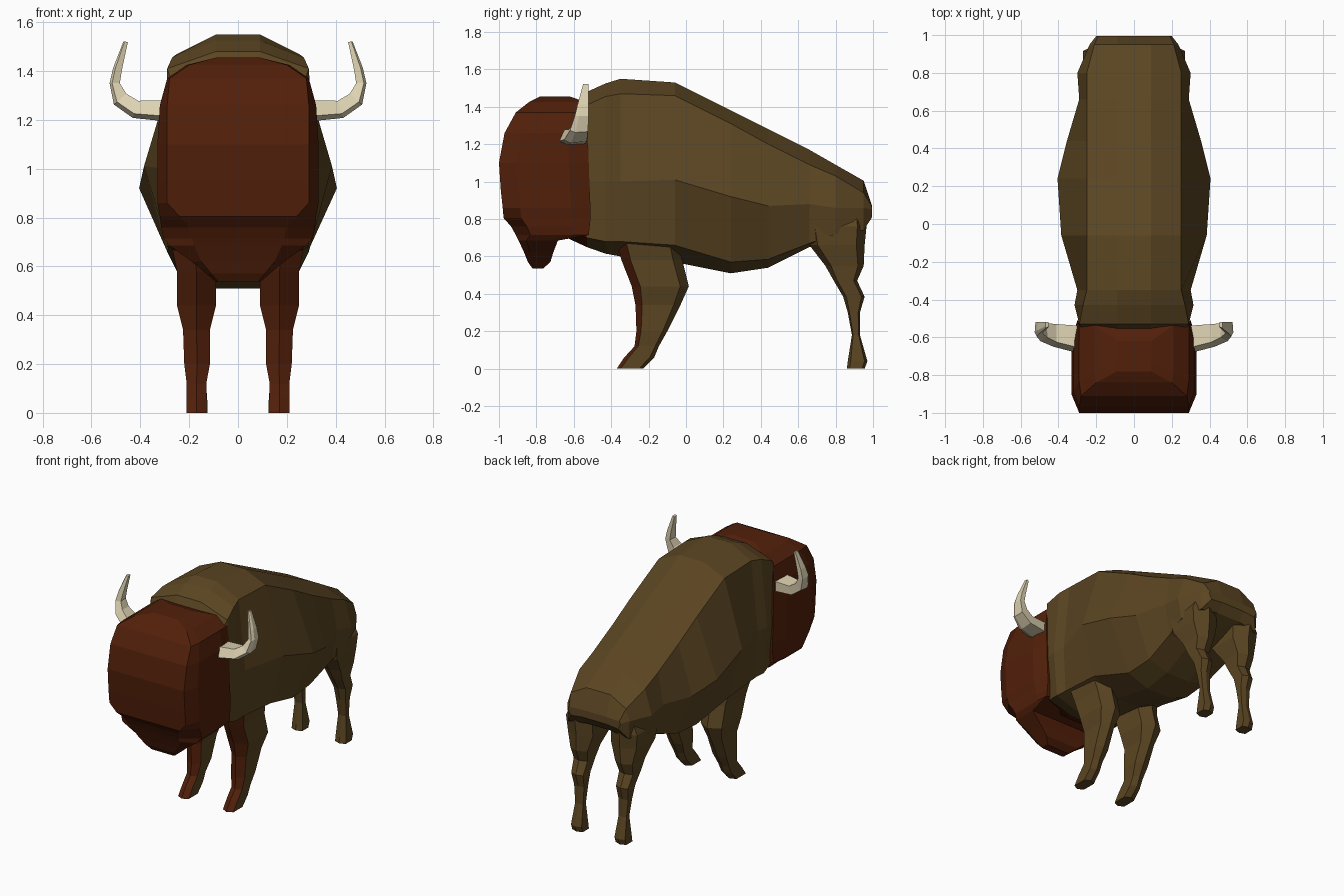
import bpy, bmesh


def material(name, rgb):
    m = bpy.data.materials.new(name)
    m.diffuse_color = (*rgb, 1)
    return m


BROWN = material("brown hide", (0.105, 0.060, 0.016))
RED = material("red brown mane", (0.084, 0.014, 0.003))
HORN = material("cream horn", (0.72, 0.64, 0.44))


def loft(name, rings, mats, rule=None, mirror=False):
    """Skin closed rings of equal length; rule(face) picks the second material."""
    bm = bmesh.new()
    rows = [[bm.verts.new(p) for p in ring] for ring in rings]
    n = len(rows[0])
    for a, b in zip(rows, rows[1:]):
        for i in range(n):
            j = (i + 1) % n
            bm.faces.new((a[i], a[j], b[j], b[i]))
    bm.faces.new(rows[0])
    bm.faces.new(rows[-1])
    bmesh.ops.recalc_face_normals(bm, faces=bm.faces)
    bm.normal_update()
    if rule:
        for f in bm.faces:
            f.material_index = int(rule(f))
    me = bpy.data.meshes.new(name)
    bm.to_mesh(me)
    bm.free()
    for m in mats:
        me.materials.append(m)
    ob = bpy.data.objects.new(name, me)
    bpy.context.collection.objects.link(ob)
    if mirror:
        ob.modifiers.new("Mirror", 'MIRROR')
    return ob


# Body: cross-sections along y
def body_ring(y, zt, z2, x2, w, zm, wl, zl, zb, c=0.09):
    half = [(c, zt), (x2, z2), (w, zm), (wl, zl), (c, zb)]
    return [(x, y, z) for x, z in half] + [(-x, y, z) for x, z in reversed(half)]


body = [
    (-0.66, 1.20, 1.15, 0.20, 0.25, 0.95, 0.20, 0.78, 0.71),
    (-0.53, 1.48, 1.41, 0.29, 0.29, 1.00, 0.27, 0.70, 0.65),
    (-0.43, 1.525, 1.455, 0.27, 0.315, 1.00, 0.29, 0.68, 0.615),
    (-0.35, 1.55, 1.47, 0.25, 0.30, 1.00, 0.285, 0.68, 0.60),
    (-0.06, 1.53, 1.46, 0.25, 0.385, 1.01, 0.29, 0.66, 0.57),
    (0.24, 1.38, 1.31, 0.25, 0.405, 0.92, 0.245, 0.57, 0.51),
    (0.44, 1.28, 1.20, 0.25, 0.355, 0.87, 0.24, 0.585, 0.54),
    (0.66, 1.17, 1.09, 0.25, 0.29, 0.88, 0.25, 0.67, 0.65),
    (0.80, 1.09, 1.03, 0.25, 0.30, 0.86, 0.27, 0.72, 0.70),
    (0.95, 1.005, 0.94, 0.21, 0.235, 0.86, 0.23, 0.74, 0.76),
    (0.995, 0.87, 0.865, 0.19, 0.20, 0.85, 0.18, 0.81, 0.82),
]
loft("body", [body_ring(*r) for r in body], [BROWN, RED],
     lambda f: f.calc_center_median().y < -0.53 and f.calc_center_median().z < 1)


# Head with beard: horizontal sections (z, front y, back y, half width, front half width)
def head_ring(z, yf, yb, w, fw):
    d = yb - yf
    half = [(fw, yf), (w, yf + 0.2 * d), (w, yf + 0.78 * d), (min(w, 0.30), yb)]
    return [(x, y, z) for x, y in half] + [(-x, y, z) for x, y in reversed(half)]


head = [
    (0.535, -0.82, -0.765, 0.09, 0.08), (0.57, -0.845, -0.725, 0.13, 0.11),
    (0.62, -0.865, -0.71, 0.19, 0.15), (0.685, -0.895, -0.685, 0.28, 0.18),
    (0.715, -0.91, -0.52, 0.305, 0.19), (0.76, -0.935, -0.515, 0.315, 0.20),
    (0.805, -0.975, -0.51, 0.32, 0.24), (0.86, -0.98, -0.51, 0.33, 0.29),
    (0.95, -0.99, -0.515, 0.33, 0.29),
    (1.10, -1.00, -0.52, 0.33, 0.29), (1.26, -0.97, -0.525, 0.32, 0.29),
    (1.37, -0.91, -0.53, 0.29, 0.28), (1.425, -0.84, -0.535, 0.21, 0.20),
    (1.455, -0.78, -0.62, 0.09, 0.09),
]
loft("head", [head_ring(*r) for r in head], [RED])


# Legs: six-sided horizontal sections (z, front y, back y, inner x, outer x)
def leg_ring(z, yf, yb, xi, xo):
    xm, d = (xi + xo) / 2, 0.15 * (yb - yf)
    return [(xm, yf, z), (xo, yf + d, z), (xo, yb - d, z),
            (xm, yb, z), (xi, yb - d, z), (xi, yf + d, z)]


front = [
    (0, -0.37, -0.23, 0.13, 0.21), (0.06, -0.33, -0.17, 0.13, 0.21),
    (0.12, -0.275, -0.145, 0.13, 0.21), (0.20, -0.265, -0.10, 0.115, 0.22),
    (0.34, -0.27, -0.03, 0.115, 0.225), (0.44, -0.29, 0.015, 0.09, 0.25),
    (0.58, -0.345, -0.02, 0.09, 0.25), (0.68, -0.37, -0.04, 0.09, 0.27),
    (0.92, -0.36, -0.06, 0.10, 0.29),
]
loft("front_leg", [leg_ring(*r) for r in front], [BROWN, RED],
     lambda f: f.normal.y < -0.3, mirror=True)

rear = [
    (0, 0.86, 0.955, 0.125, 0.205), (0.04, 0.865, 0.97, 0.125, 0.205),
    (0.18, 0.887, 0.93, 0.135, 0.195), (0.30, 0.865, 0.93, 0.13, 0.205),
    (0.385, 0.84, 0.955, 0.125, 0.215), (0.47, 0.79, 0.915, 0.12, 0.225),
    (0.55, 0.745, 0.95, 0.105, 0.235),
    (0.66, 0.66, 0.955, 0.07, 0.26), (0.76, 0.64, 0.965, 0.07, 0.27),
    (0.90, 0.72, 0.94, 0.08, 0.20),
]
loft("rear_leg", [leg_ring(*r) for r in rear], [BROWN], mirror=True)


# Horns: five-sided sections on a curved path (x, y front, y back, z, radius, across dir)
def horn_ring(x, yf, yb, z, r, dx, dz):
    offs = [(0, -.5), (.3, -1), (1, -.8), (1, .8), (.2, 1)]
    return [(x + dx * r * v, yf + (yb - yf) * u, z + dz * r * v) for u, v in offs]


horn = [
    (0.27, -0.69, -0.54, 1.235, 0.044, 0, 1), (0.42, -0.65, -0.53, 1.243, 0.037, -0.3, 0.95),
    (0.483, -0.62, -0.525, 1.285, 0.034, -0.75, 0.65), (0.505, -0.595, -0.52, 1.35, 0.021, -1, 0),
    (0.493, -0.58, -0.52, 1.41, 0.018, -1, -0.2), (0.46, -0.55, -0.52, 1.52, 0.009, -1, -0.2),
]
loft("horn", [horn_ring(*r) for r in horn], [HORN], mirror=True)
